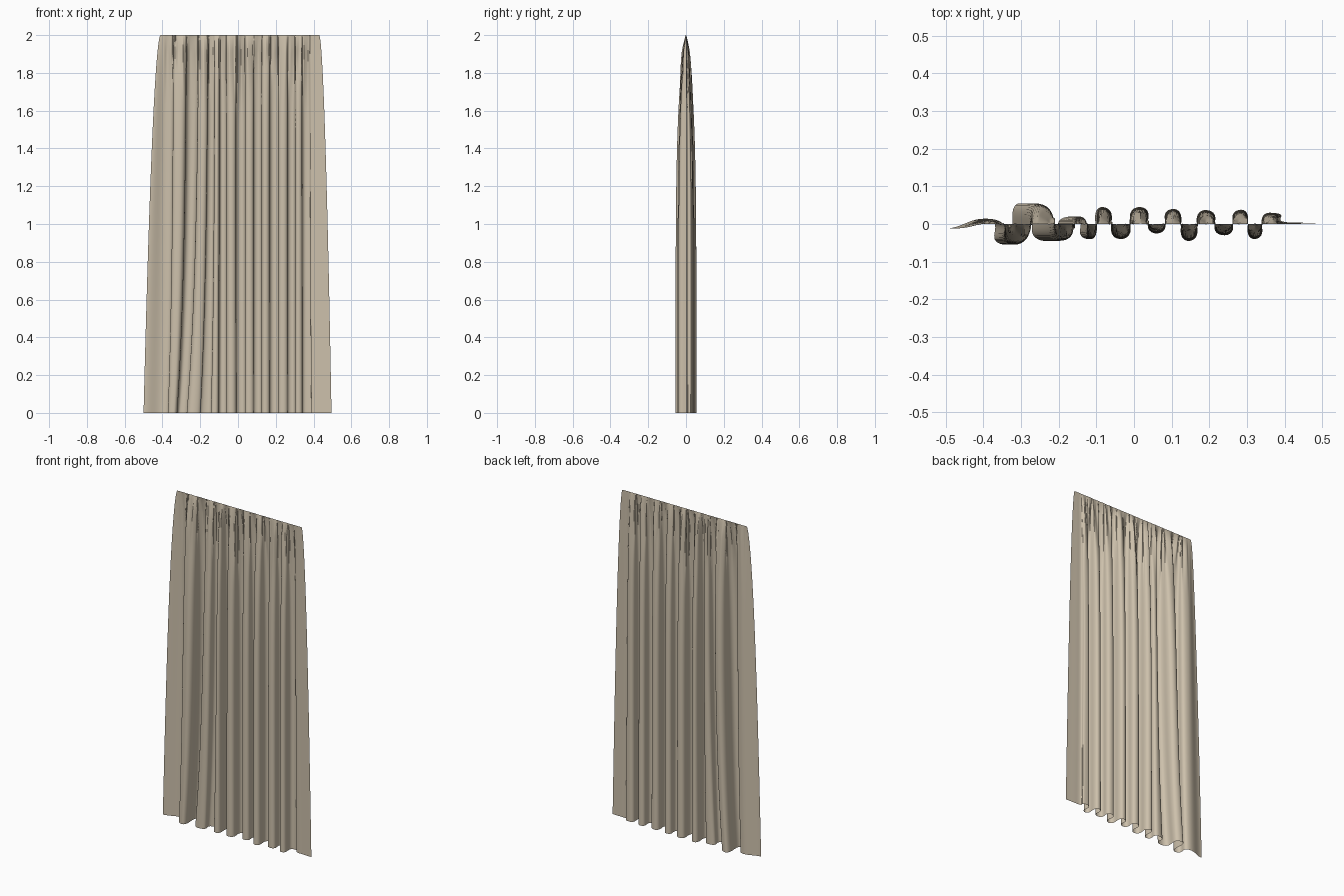
import bpy
import math
import random

random.seed(4)
HEIGHT = 2.0
ROWS, STEPS = 64, 20

cube = bpy.data.objects.get("Cube")
if cube:
    bpy.data.objects.remove(cube, do_unlink=True)

# Fold turning points along the hem: x, y, sideways drift towards the top
HEM = [(-.5, -.012, 0), (-.40, .014, .02), (-.34, -.055, .04), (-.305, .055, .07),
       (-.235, -.045, .06), (-.165, .02, .03), (-.12, -.04, .01), (-.085, .045, 0),
       (-.035, -.04, 0), (.015, .045, 0), (.06, -.025, 0), (.105, .04, 0),
       (.145, -.045, 0), (.19, .037, 0), (.24, -.03, 0), (.285, .038, 0),
       (.32, -.04, 0), (.36, .03, 0), (.42, .004, -.02), (.495, .002, 0)]
LAST = len(HEM) - 1

# Fine gathers below the heading, each with its own length and depth
PLEAT = .027
gathers = [(random.uniform(.12, .5), random.uniform(.5, 1)) for _ in range(50)]


def smooth(v):
    v = max(0.0, min(1.0, v))
    return v * v * (3 - 2 * v)


def fold_point(i, t):
    """Turning point i at relative height t."""
    x, y, drift = HEM[i]
    x += drift * (1 - math.exp(-2.5 * t))
    flare = 1 - (1 - t) ** .55
    if i == 0:
        x += .09 * flare
    elif i == LAST:
        x -= .065 * flare
    return x, y * (1 - t ** 5) ** .8


def cloth_point(col, t):
    i = min(col // STEPS, LAST - 1)
    s = col / STEPS - i
    (x0, y0), (x1, y1) = fold_point(i, t), fold_point(i + 1, t)
    # Rounded folds that overhang a little, except on the flat side panels
    bulge = 0 if i in (0, LAST - 1) else .21 - .06 * t
    plain = x0 + (x1 - x0) * s
    x = plain + (x1 - x0) * bulge * math.sin(2 * math.pi * s)
    y = y0 + (y1 - y0) * (1 - math.cos(math.pi * s)) / 2
    # Gathers fade downwards and flatten at the top edge
    place = (plain + .5) / PLEAT
    k = int(place)
    mix = smooth(place - k)
    length, depth = (a + (b - a) * mix for a, b in zip(gathers[k], gathers[k + 1]))
    down = HEIGHT * (1 - t)
    fade = smooth(1.15 - down / length) * depth
    fade *= smooth((.41 - abs(plain)) / .05)
    phase = 2 * math.pi * place + 1.5 * math.sin(plain * 37)
    y += .009 * fade * min(1, .12 + down / .1) * math.sin(phase)
    x += .0035 * fade * math.sin(2 * phase)
    return x, y, HEIGHT * t


# Curtain sheet, with rows closer together near the gathers
cols = LAST * STEPS + 1
verts, faces = [], []
for r in range(ROWS + 1):
    t = 1 - (1 - r / ROWS) ** 1.8
    verts += [cloth_point(c, t) for c in range(cols)]
for r in range(ROWS):
    for c in range(cols - 1):
        a = r * cols + c
        faces.append((a, a + 1, a + cols + 1, a + cols))

mesh = bpy.data.meshes.new("curtain")
mesh.from_pydata(verts, [], faces)
mesh.update()
curtain = bpy.data.objects.new("curtain", mesh)
bpy.context.collection.objects.link(curtain)
mesh.polygons.foreach_set("use_smooth", [True] * len(faces))

# Beige cloth
cloth = bpy.data.materials.new("beige cloth")
cloth.use_nodes = True
color = (.61, .53, .41, 1)
cloth.diffuse_color = color
cloth.node_tree.nodes["Principled BSDF"].inputs["Base Color"].default_value = color
mesh.materials.append(cloth)
